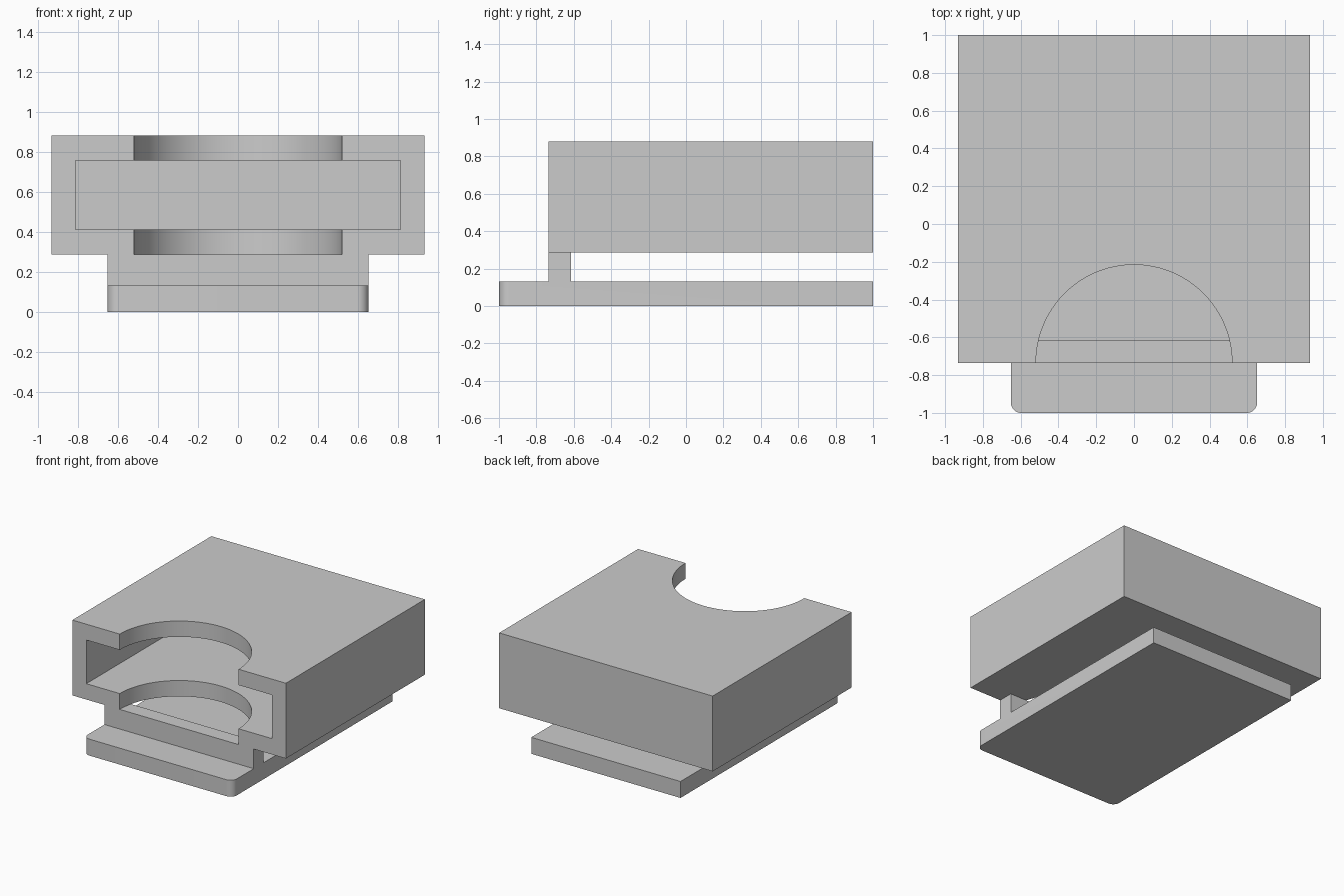
import bpy
import bmesh
import math

if "Cube" in bpy.data.objects:
    bpy.data.objects.remove(bpy.data.objects["Cube"])


def make_object(name, bm):
    bmesh.ops.recalc_face_normals(bm, faces=bm.faces)
    mesh = bpy.data.meshes.new(name)
    bm.to_mesh(mesh)
    bm.free()
    obj = bpy.data.objects.new(name, mesh)
    bpy.context.collection.objects.link(obj)
    return obj


def extrude_outline(name, points, z0, z1):
    bm = bmesh.new()
    face = bm.faces.new([bm.verts.new((x, y, z0)) for x, y in points])
    result = bmesh.ops.extrude_face_region(bm, geom=[face])
    top = [v for v in result["geom"] if isinstance(v, bmesh.types.BMVert)]
    bmesh.ops.translate(bm, verts=top, vec=(0, 0, z1 - z0))
    return make_object(name, bm)


def box(name, half_x, y0, y1, z0, z1):
    return extrude_outline(name, [(-half_x, y0), (half_x, y0), (half_x, y1), (-half_x, y1)], z0, z1)


def arc(cx, cy, r, start, end, steps):
    angles = [math.radians(start + (end - start) * i / steps) for i in range(steps + 1)]
    return [(cx + r * math.cos(a), cy + r * math.sin(a)) for a in angles]


def boolean(target, other, operation):
    mod = target.modifiers.new(operation.title(), 'BOOLEAN')
    mod.operation = operation
    mod.solver = 'EXACT'
    mod.object = other
    bpy.ops.object.select_all(action='DESELECT')
    bpy.context.view_layer.objects.active = target
    target.select_set(True)
    bpy.ops.object.modifier_apply(modifier=mod.name)
    bpy.data.objects.remove(other, do_unlink=True)


FRONT = -0.735

# Hollow sleeve, open at the front
sleeve = box("clip_on_sleeve", 0.933, FRONT, 1.0, 0.285, 0.88)
boolean(sleeve, box("cavity_cutter", 0.811, -1.2, 0.88, 0.41, 0.755), 'DIFFERENCE')

# Round finger notch through the top and bottom walls
notch = extrude_outline("notch_cutter", arc(0, FRONT, 0.519, 0, 358.125, 191), 0.1, 1.1)
boolean(sleeve, notch, 'DIFFERENCE')

# Rib joining the sleeve to the clip plate
boolean(sleeve, box("rib", 0.652, FRONT, -0.615, 0.13, 0.285), 'UNION')

# Clip plate with rounded front corners
r = 0.055
outline = ([(0.652, 1.0), (-0.652, 1.0)]
           + arc(-0.652 + r, -1 + r, r, 180, 270, 12)
           + arc(0.652 - r, -1 + r, r, 270, 360, 12))
boolean(sleeve, extrude_outline("clip_plate", outline, 0, 0.13), 'UNION')

# Smooth the curved walls, keep edges crisp
bpy.ops.object.shade_smooth_by_angle(angle=math.radians(30))
